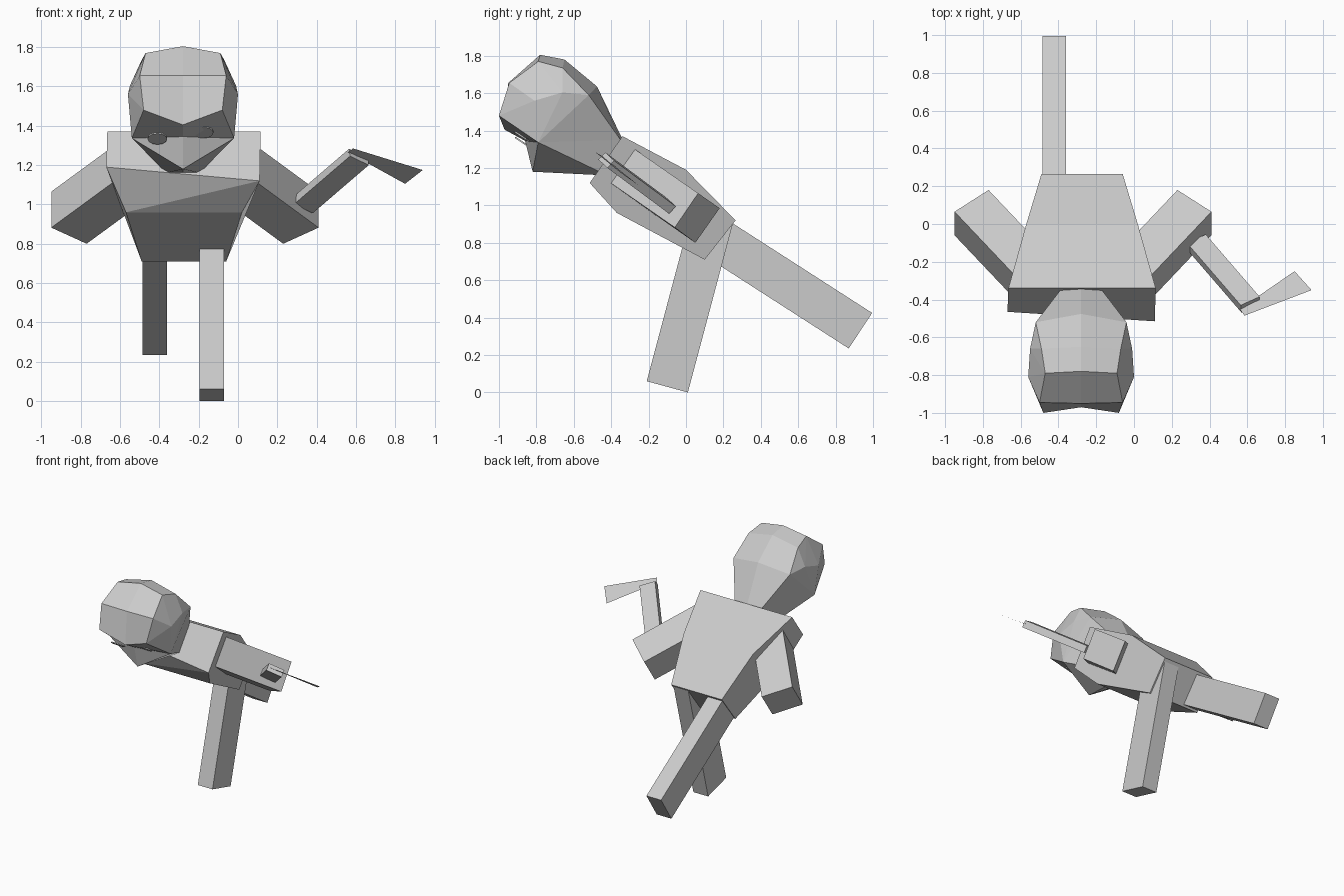
import bpy
import bmesh
from mathutils import Vector

cube = bpy.data.objects.get("Cube")
if cube:
    bpy.data.objects.remove(cube, do_unlink=True)

grey = bpy.data.materials.new("plain_grey")
grey.use_nodes = True
colour = (0.6, 0.6, 0.6, 1)
grey.diffuse_color = colour
grey.node_tree.nodes["Principled BSDF"].inputs["Base Color"].default_value = colour


def build(name, verts, faces):
    """Flat-shaded mesh with outward normals."""
    mesh = bpy.data.meshes.new(name)
    bm = bmesh.new()
    vs = [bm.verts.new(v) for v in verts]
    for f in faces:
        bm.faces.new([vs[i] for i in f])
    bmesh.ops.remove_doubles(bm, verts=bm.verts, dist=0.0005)
    bmesh.ops.recalc_face_normals(bm, faces=bm.faces)
    bm.to_mesh(mesh)
    bm.free()
    mesh.materials.append(grey)
    obj = bpy.data.objects.new(name, mesh)
    bpy.context.collection.objects.link(obj)


def loft(name, start, shift):
    """Prism: a polygon swept along a vector."""
    n = len(start)
    a = [Vector(p) for p in start]
    b = [p + Vector(shift) for p in a]
    sides = [(i, (i + 1) % n, n + (i + 1) % n, n + i) for i in range(n)]
    build(name, a + b, [range(n), range(n, 2 * n)] + sides)


# Torso: (half width, y, z) around the side outline, with an uneven chest edge
CENTRE = -0.275
outline = [(0.39, -0.34, 1.37), (0.295, 0, 1.19), (0.215, 0.265, 0.92),
           (0.215, 0.1, 0.71), (0.295, -0.37, 0.96)]
left = [(CENTRE + w, y, z) for w, y, z in outline] + [(0.11, -0.515, 1.12)]
right = [(CENTRE - w, y, z) for w, y, z in outline] + [(-0.67, -0.465, 1.19)]
n = len(left)
strips = [(i, (i + 1) % n, n + (i + 1) % n, n + i) for i in range(n) if i != 4]
chest = [(4, 5, n + 4), (5, n + 5, n + 4)]
build("torso", left + right, strips + chest + [range(n), range(n, 2 * n)])

# Head: one half as named points, mirrored
HEAD_X = -0.28
P = {
    "crown": (0, -0.78, 1.805), "crown_s": (0.19, -0.79, 1.77),
    "fore": (0, -0.95, 1.655), "fore_s": (0.22, -0.945, 1.655),
    "brow": (0, -0.97, 1.405), "brow_s": (0.2, -1.0, 1.48),
    "bridge": (0, -0.86, 1.345), "cheek": (0.26, -0.79, 1.337),
    "chin": (0, -0.82, 1.18), "wide": (0.28, -0.81, 1.56),
    "top": (0, -0.65, 1.78), "top_s": (0.21, -0.66, 1.735),
    "back": (0, -0.476, 1.636), "back_s": (0.24, -0.52, 1.59),
    "temple": (0.27, -0.66, 1.604),
    "nape": (0, -0.34, 1.355), "nape_s": (0.11, -0.35, 1.35),
    "neck": (0, -0.42, 1.16), "neck_s": (0.085, -0.42, 1.16),
}
half = [
    # forehead and face
    ("fore", "crown", "crown_s", "fore_s"),
    ("brow", "fore", "fore_s", "brow_s"),
    ("brow", "brow_s", "cheek", "bridge"),
    ("bridge", "cheek", "chin"),
    ("chin", "cheek", "neck_s", "neck"),
    # top and back
    ("crown", "top", "top_s", "crown_s"),
    ("top", "back", "back_s", "top_s"),
    ("back", "nape", "nape_s", "back_s"),
    ("nape", "neck", "neck_s", "nape_s"),
    # side
    ("fore_s", "crown_s", "wide"),
    ("brow_s", "fore_s", "wide"),
    ("brow_s", "wide", "cheek"),
    ("crown_s", "top_s", "temple"),
    ("crown_s", "temple", "wide"),
    ("top_s", "back_s", "temple"),
    ("wide", "temple", "cheek"),
    ("temple", "back_s", "cheek"),
    ("back_s", "nape_s", "cheek"),
    ("nape_s", "neck_s", "cheek"),
]
verts, faces = [], []
for side in (1, -1):
    for corners in half:
        faces.append(range(len(verts), len(verts) + len(corners)))
        verts += [(HEAD_X + side * P[k][0], P[k][1], P[k][2]) for k in corners]
build("head", verts, faces)

# Eyes: thin discs on the underside of the brow
for name, place in (("left_eye", (-0.175, -0.876, 1.368)),
                    ("right_eye", (-0.41, -0.872, 1.336))):
    bpy.ops.mesh.primitive_cylinder_add(vertices=12, radius=0.05, depth=0.008, location=place)
    eye = bpy.context.object
    eye.name = name
    eye.rotation_euler = Vector((0, -0.56, -0.83)).to_track_quat("Z", "Y").to_euler()
    eye.data.materials.append(grey)

# Upper arms: square ends swept up into the shoulders
end = [(0.41, 0.065, 1.065), (0.41, -0.06, 0.882), (0.23, 0.05, 0.8), (0.23, 0.18, 0.985)]
along = Vector((-0.614, -0.648, 0.45)) * 0.53
loft("left_upper_arm", end, along)
loft("right_upper_arm", [(-0.54 - x, y, z) for x, y, z in end], (-along.x, along.y, along.z))

# Forearm and the flat blade at its tip
wrist = [(0.565, -0.43, 1.283), (0.665, -0.385, 1.24), (0.665, -0.42, 1.2), (0.57, -0.47, 1.246)]
loft("left_forearm", wrist, (-0.285, 0.33, -0.245))
build("blade", [(0.585, -0.485, 1.285), (0.94, -0.35, 1.175),
                (0.85, -0.25, 1.105), (0.56, -0.45, 1.265)], [range(4)])

# Legs: one planted, one stretched out behind
loft("left_leg", [(-0.195, -0.21, 0.06), (-0.07, -0.21, 0.06),
                  (-0.07, 0.01, 0), (-0.195, 0.01, 0)], (0, 0.245, 0.92))
loft("right_leg", [(-0.485, 0.995, 0.425), (-0.36, 0.995, 0.425),
                   (-0.36, 0.87, 0.235), (-0.485, 0.87, 0.235)], (0, -0.77, 0.495))
